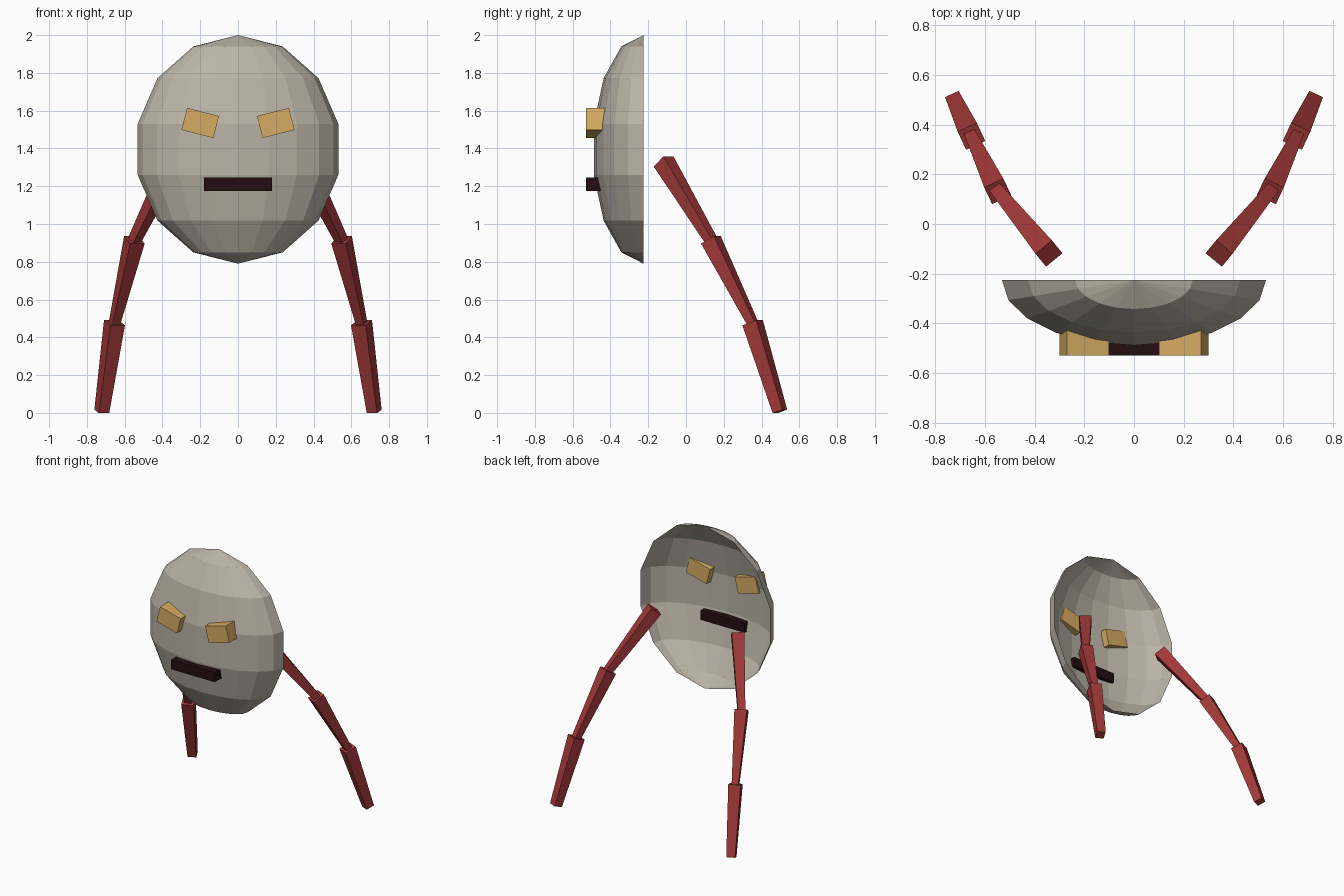
import bpy, bmesh
from math import sin, cos, pi, radians, sqrt
from mathutils import Vector, Matrix

cube = bpy.data.objects.get("Cube")
if cube:
    bpy.data.objects.remove(cube, do_unlink=True)


def material(name, rgb):
    m = bpy.data.materials.new(name)
    m.use_nodes = True
    m.diffuse_color = (*rgb, 1)
    m.node_tree.nodes["Principled BSDF"].inputs["Base Color"].default_value = (*rgb, 1)
    return m


BONE = material("bone grey", (0.50, 0.455, 0.385))
GOLD = material("dull gold", (0.66, 0.41, 0.125))
BLACK = material("dark maroon", (0.017, 0.004, 0.005))
RED = material("deep red", (0.36, 0.04, 0.04))


def finish(name, bm, mat):
    mesh = bpy.data.meshes.new(name)
    bm.to_mesh(mesh)
    bm.free()
    mesh.materials.append(mat)
    ob = bpy.data.objects.new(name, mesh)
    bpy.context.collection.objects.link(ob)
    return ob


def box(name, centre, size, tilt, mat):
    bm = bmesh.new()
    bmesh.ops.create_cube(bm, size=1, matrix=Matrix.Translation(centre)
                          @ Matrix.Rotation(tilt, 4, 'Y') @ Matrix.Diagonal((*size, 1)))
    return finish(name, bm, mat)


# Open half-shell face: rings from pole to pole, swept round the front
RINGS, SPOKES = 7, 10
CENTRE, RADII = Vector((0, -0.225, 1.395)), Vector((0.545, 0.27, 0.605))
bm = bmesh.new()
top = bm.verts.new(CENTRE + Vector((0, 0, RADII.z)))
bottom = bm.verts.new(CENTRE - Vector((0, 0, RADII.z)))
rows = []
for i in range(1, RINGS):
    t = pi * i / RINGS
    rows.append([bm.verts.new(CENTRE + Vector((RADII.x * sin(t) * cos(a),
                                              -RADII.y * sin(t) * sin(a),
                                              RADII.z * cos(t))))
                 for a in (pi * j / SPOKES for j in range(SPOKES + 1))])
for j in range(SPOKES):
    bm.faces.new((top, rows[0][j + 1], rows[0][j]))
    bm.faces.new((bottom, rows[-1][j], rows[-1][j + 1]))
    for upper, lower in zip(rows, rows[1:]):
        bm.faces.new((upper[j], upper[j + 1], lower[j + 1], lower[j]))
# Point the shell's normals towards the front
for f in bm.faces:
    f.normal_update()
    if f.normal.dot(f.calc_center_median() - CENTRE) < 0:
        f.normal_flip()
finish("face_shell", bm, BONE)

# Mouth bar passing through the shell
box("mouth", (0, -0.48, 1.21), (0.36, 0.1, 0.07), 0, BLACK)

# Chain of tapered square limb segments
JOINTS = [(0.345, -0.115, 1.325), (0.55, 0.135, 0.91),
          (0.655, 0.355, 0.47), (0.72, 0.495, 0.015)]
WIDTHS = [(0.085, 0.05), (0.085, 0.045), (0.085, 0.06)]


def limb_segment(name, a, b, wide, narrow):
    a, b = Vector(a), Vector(b)
    place = (Matrix.Translation((a + b) / 2)
             @ (b - a).to_track_quat('Z', 'Y').to_matrix().to_4x4()
             @ Matrix.Rotation(pi / 4, 4, 'Z'))
    bm = bmesh.new()
    bmesh.ops.create_cone(bm, cap_ends=True, segments=4, radius1=wide / sqrt(2),
                          radius2=narrow / sqrt(2), depth=(b - a).length + 0.015,
                          matrix=place)
    finish(name, bm, RED)


for side, s in (("left", 1), ("right", -1)):
    box(side + "_eye", (s * 0.2, -0.478, 1.535), (0.175, 0.104, 0.12),
        radians(-14.5 * s), GOLD)
    path = [(s * x, y, z) for x, y, z in JOINTS]
    for part, a, b, w in zip(("upper", "middle", "lower"), path, path[1:], WIDTHS):
        limb_segment(f"{side}_{part}_limb", a, b, *w)
